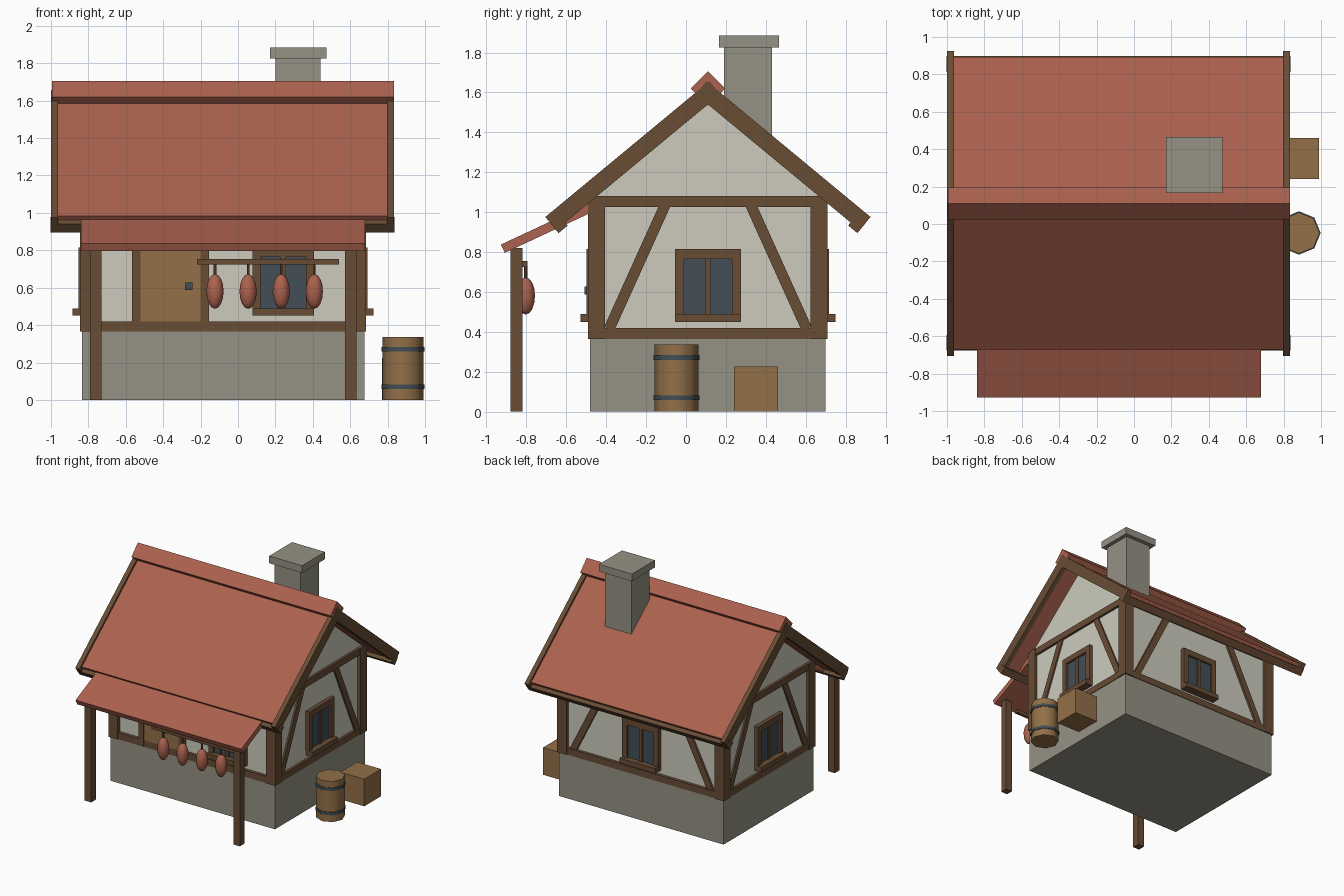
import bpy, bmesh, math
from mathutils import Matrix, Vector

if "Cube" in bpy.data.objects:
    bpy.data.objects.remove(bpy.data.objects["Cube"])


def material(name, r, g, b):
    m = bpy.data.materials.new(name)
    lin = [(c / 255 / 12.92) if c < 11 else ((c / 255 + 0.055) / 1.055) ** 2.4 for c in (r, g, b)]
    m.diffuse_color = (*lin, 1)
    m.use_nodes = True
    m.node_tree.nodes["Principled BSDF"].inputs["Base Color"].default_value = m.diffuse_color
    return m


TILE = material("red tile", 172, 98, 78)
TIMBER = material("dark timber", 104, 77, 53)
PLASTER = material("cream plaster", 205, 203, 189)
STONE = material("grey stone", 149, 145, 131)
PLANK = material("light wood", 146, 112, 72)
IRON = material("dark blue grey", 66, 78, 86)

CX, CY = -0.08, 0.11          # centre of the house
PITCH = math.radians(39.6)


def finish(name, bm, mat, matrix=None):
    if matrix:
        bm.transform(matrix)
    bmesh.ops.recalc_face_normals(bm, faces=bm.faces)
    me = bpy.data.meshes.new(name)
    bm.to_mesh(me)
    bm.free()
    me.materials.append(mat)
    ob = bpy.data.objects.new(name, me)
    bpy.context.collection.objects.link(ob)
    return ob


def box(name, size, loc, mat, rot=None, outer=None):
    """Box of a size, turned by rot about its centre, moved, then placed by outer."""
    bm = bmesh.new()
    bmesh.ops.create_cube(bm, size=1)
    m = Matrix.Translation(loc) @ (rot or Matrix()) @ Matrix.Diagonal((*size, 1))
    return finish(name, bm, mat, (outer or Matrix()) @ m)


def span(name, x, y, z, mat):
    lo, hi = zip(x, y, z)
    return box(name, [b - a for a, b in zip(lo, hi)], [(a + b) / 2 for a, b in zip(lo, hi)], mat)


def prism(name, outline, x0, x1, mat):
    """Outline in (y, z) pushed along x."""
    bm = bmesh.new()
    f = bm.faces.new([bm.verts.new((x0, y, z)) for y, z in outline])
    ext = bmesh.ops.extrude_face_region(bm, geom=[f])
    bmesh.ops.translate(bm, vec=(x1 - x0, 0, 0),
                        verts=[v for v in ext["geom"] if isinstance(v, bmesh.types.BMVert)])
    return finish(name, bm, mat)


def lathe(name, r, z0, z1, x, y, mat, sides=8):
    bm = bmesh.new()
    bmesh.ops.create_cone(bm, cap_ends=True, segments=sides, radius1=r, radius2=r, depth=z1 - z0)
    return finish(name, bm, mat, Matrix.Translation((x, y, (z0 + z1) / 2)))


def smooth(ob, degrees):
    bpy.ops.object.select_all(action='DESELECT')
    ob.select_set(True)
    bpy.context.view_layer.objects.active = ob
    bpy.ops.object.shade_smooth_by_angle(angle=math.radians(degrees))


# Stone base and plastered body with gables
span("stone_base", (-0.835, 0.675), (-0.48, 0.70), (0, 0.37), STONE)
prism("plaster_walls", [(-0.46, 0.37), (0.68, 0.37), (0.68, 1.08), (CY, 1.55), (-0.46, 1.08)],
      -0.82, 0.66, PLASTER)

# Corner posts
for sx in (-1, 1):
    for sy in (-1, 1):
        box("corner_post", (0.085, 0.085, 0.715),
            (CX + sx * 0.7225, CY + sy * 0.5575, 0.7225), TIMBER)


def window(wall, u, d):
    """Local axes: x along the wall, -y outward; d is the post face distance."""
    box("window_glass", (0.27, 0.03, 0.30), (u, -d + 0.025, 0.63), IRON, outer=wall)
    for s in (-1, 1):
        box("window_jamb", (0.045, 0.06, 0.325), (u + s * 0.143, -d + 0.022, 0.652), TIMBER, outer=wall)
    box("window_head", (0.33, 0.06, 0.05), (u, -d + 0.022, 0.79), TIMBER, outer=wall)
    box("window_mullion", (0.028, 0.04, 0.30), (u, -d + 0.02, 0.63), TIMBER, outer=wall)
    box("window_sill", (0.33, 0.09, 0.04), (u, -d + 0.005, 0.47), TIMBER, outer=wall)


# Timber framing on each wall: quarter turns, half width, face distance, brace offsets
walls = [(0, 0.765, 0.60, None), (1, 0.60, 0.765, (0.495, 0.215)),
         (2, 0.765, 0.60, (0.63, 0.32)), (3, 0.60, 0.765, (0.495, 0.215))]
for turns, half, d, brace in walls:
    wall = Matrix.Translation((CX, CY, 0)) @ Matrix.Rotation(turns * math.pi / 2, 4, 'Z')
    length = 2 * half - 0.16
    box("sill_beam", (length, 0.06, 0.055), (0, -d + 0.035, 0.3925), TIMBER, outer=wall)
    box("top_beam", (length, 0.06, 0.055), (0, -d + 0.035, 1.0525), TIMBER, outer=wall)
    window(wall, 0 if brace else 0.322, d)
    if brace:
        low, high = brace
        for s in (-1, 1):
            lean = math.atan2(s * (high - low), 0.62)
            box("brace", (0.054, 0.04, math.hypot(low - high, 0.62)),
                (s * (low + high) / 2, -d + 0.032, 0.725), TIMBER,
                Matrix.Rotation(lean, 4, 'Y'), wall)

# Door with its posts and handle
span("door", (-0.53, -0.19), (-0.485, -0.45), (0.42, 1.0), PLANK)
for x in (-0.545, -0.178):
    span("door_post", (x - 0.023, x + 0.023), (-0.49, -0.44), (0.37, 1.04), TIMBER)
span("door_handle", (-0.283, -0.243), (-0.51, -0.48), (0.588, 0.628), IRON)

# Main roof: slabs, gable boards and eave rails, mirrored about the ridge
RUN = 0.815 / math.cos(PITCH)
for s in (-1, 1):
    turn = Matrix.Rotation(-s * PITCH, 4, 'X')
    slope = Matrix.Translation((0, CY, 1.65)) @ turn
    box("roof_slab", (1.77, RUN - 0.03, 0.06), (CX, s * (RUN - 0.03) / 2, -0.046), TILE, outer=slope)
    for x in (-0.981, 0.815):
        box("gable_board", (0.038, RUN + 0.01, 0.085), (x, s * (RUN - 0.01) / 2, -0.0425),
            TIMBER, outer=slope)
    box("eave_rail", (1.841, 0.06, 0.06), (-0.0825, CY + s * 0.745, 0.937), TIMBER, turn)
box("ridge_cap", (1.828, 0.122, 0.122), (-0.081, CY, 1.62), TILE, Matrix.Rotation(math.pi / 4, 4, 'X'))

# Chimney
span("chimney", (0.20, 0.44), (0.19, 0.43), (1.15, 1.84), STONE)
span("chimney_cap", (0.17, 0.472), (0.165, 0.465), (1.825, 1.885), STONE)

# Porch roof and posts
box("porch_roof", (1.52, 0.565, 0.046), (CX, -0.662, 0.936), TILE,
    Matrix.Rotation(math.radians(25), 4, 'X'))
for x in (-0.76, 0.603):
    span("porch_post", (x - 0.03, x + 0.03), (-0.88, -0.82), (0, 0.82), TIMBER)

# Hanging rail with cured hams
span("hanging_rail", (-0.22, 0.54), (-0.822, -0.794), (0.725, 0.754), TIMBER)
for i in range(4):
    x = -0.123 + i * 0.177
    lathe("ham_cord", 0.008, 0.65, 0.73, x, -0.803, TIMBER, 6)
    bm = bmesh.new()
    bmesh.ops.create_uvsphere(bm, u_segments=12, v_segments=8, radius=1)
    ham = finish("ham", bm, TILE, Matrix.Translation((x, -0.803, 0.58)) @ Matrix.Diagonal((0.046, 0.046, 0.093, 1)))
    smooth(ham, 60)

# Barrel with hoops, and a crate
smooth(lathe("barrel", 0.11, 0, 0.337, 0.882, -0.048, PLANK), 60)
for z in (0.07, 0.272):
    smooth(lathe("barrel_hoop", 0.116, z - 0.012, z + 0.012, 0.882, -0.048, IRON), 60)
span("crate", (0.77, 0.99), (0.24, 0.46), (0, 0.225), PLANK)
